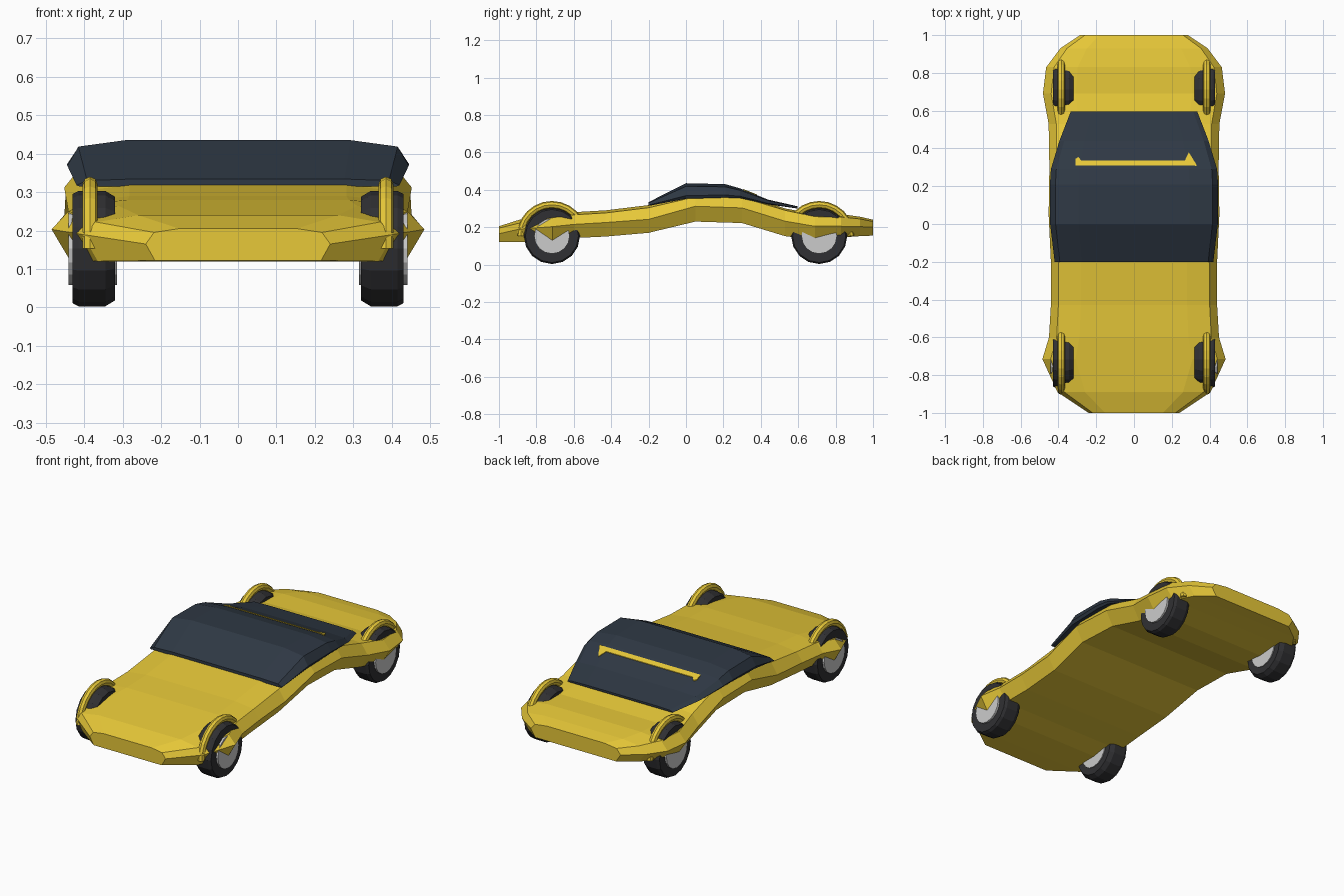
import bpy, bmesh, math

if "Cube" in bpy.data.objects:
    bpy.data.objects.remove(bpy.data.objects["Cube"])


def material(name, rgb):
    m = bpy.data.materials.new(name)
    m.diffuse_color = (*rgb, 1)
    m.use_nodes = True
    m.node_tree.nodes["Principled BSDF"].inputs["Base Color"].default_value = m.diffuse_color
    return m


PAINT = material("yellow_paint", (0.80, 0.58, 0.04))
GLASS = material("dark_glass", (0.028, 0.04, 0.058))
RUBBER = material("rubber", (0.03, 0.03, 0.033))
METAL = material("wheel_metal", (0.55, 0.55, 0.58))


def loft(name, rings, mat, closed=False):
    """Skin a list of equal-length point rings; cap the ends unless closed."""
    bm = bmesh.new()
    vs = [[bm.verts.new(p) for p in r] for r in rings]
    n = len(vs[0])
    for a, b in zip(vs, vs[1:] + (vs[:1] if closed else [])):
        for i in range(n):
            j = (i + 1) % n
            bm.faces.new((a[i], a[j], b[j], b[i]))
    if not closed:
        bm.faces.new(vs[0])
        bm.faces.new(vs[-1])
    bmesh.ops.recalc_face_normals(bm, faces=bm.faces)
    me = bpy.data.meshes.new(name)
    bm.to_mesh(me)
    bm.free()
    me.materials.append(mat)
    ob = bpy.data.objects.new(name, me)
    bpy.context.collection.objects.link(ob)
    return ob


def mirrored(y, half):
    """Full cross-section ring from its right half, listed top to bottom."""
    return [(x, y, z) for x, z in half] + [(-x, y, z) for x, z in reversed(half)]


# Body shell: y, half width, top z, shoulder z, crease z, bottom z
BODY = [
    (-1.00, .24, .205, .195, .165, .122),
    (-.89, .405, .240, .222, .190, .120),
    (-.715, .485, .264, .250, .203, .122),
    (-.60, .450, .280, .266, .215, .142),
    (-.43, .440, .290, .276, .225, .150),
    (-.20, .440, .318, .304, .242, .170),
    (.05, .452, .405, .362, .312, .230),
    (.30, .448, .380, .358, .303, .222),
    (.53, .452, .300, .290, .232, .152),
    (.69, .482, .270, .256, .205, .132),
    (.83, .465, .270, .254, .205, .145),
    (.93, .390, .256, .244, .203, .152),
    (1.00, .285, .240, .230, .200, .155),
]
loft("body", [mirrored(y, [(.64 * w, t), (.91 * w, s), (w, c), (.9 * w, b)])
              for y, w, t, s, c, b in BODY], PAINT)

# Glass canopy: y, half width, top z, lower edge z
CANOPY = [
    (-.20, .420, .334, .314),
    (.00, .444, .435, .352),
    (.21, .445, .430, .358),
    (.29, .440, .407, .355),
    (.44, .395, .347, .322),
    (.595, .335, .312, .300),
]
loft("glass_canopy", [mirrored(y, [(.66 * w, t), (.935 * w, t - .2 * (t - b)),
                                   (w, b + .2 * (t - b)), (.98 * w, b)])
                      for y, w, t, b in CANOPY], GLASS)

# Thin body-coloured strip across the rear glass, flared at one end
loft("rear_strip", [[(x, y0, .3995 - .4 * (y0 - .31) + .003),
                     (x, y1, .3995 - .4 * (y1 - .31) + .003),
                     (x, y1, .365), (x, y0, .365)]
                    for x, y0, y1 in ((-.31, .31, .345), (-.295, .31, .355), (-.28, .31, .337),
                                      (.27, .31, .337), (.29, .31, .38),
                                      (.33, .308, .315))], PAINT)


# Wheels and arches
WZ, SIDES = .153, 16


def disc_ring(x, y, r):
    return [(x, y + r * math.cos(2 * math.pi * i / SIDES),
             WZ + r * math.sin(2 * math.pi * i / SIDES)) for i in range(SIDES)]


for side, sx in (("right", 1), ("left", -1)):
    for end, y in (("front", -.717), ("rear", .712)):
        tag = f"{end}_{side}"
        loft("tyre_" + tag, [disc_ring(sx * x, y, r) for x, r in
                             ((.32, .135), (.345, .15), (.415, .15), (.43, .142))], RUBBER)
        loft("hub_" + tag, [disc_ring(sx * x, y, .095) for x in (.315, .441)], METAL)
        # half-ring arch rising through the body over the wheel
        arch = []
        for i in range(13):
            a = math.pi * i / 12
            arch.append([(sx * .385 + .02 * math.cos(k * math.pi / 4),
                          y + (.167 + .02 * math.sin(k * math.pi / 4)) * math.cos(a),
                          WZ + (.167 + .02 * math.sin(k * math.pi / 4)) * math.sin(a))
                         for k in range(8)])
        loft("wheel_arch_" + tag, arch, PAINT)
